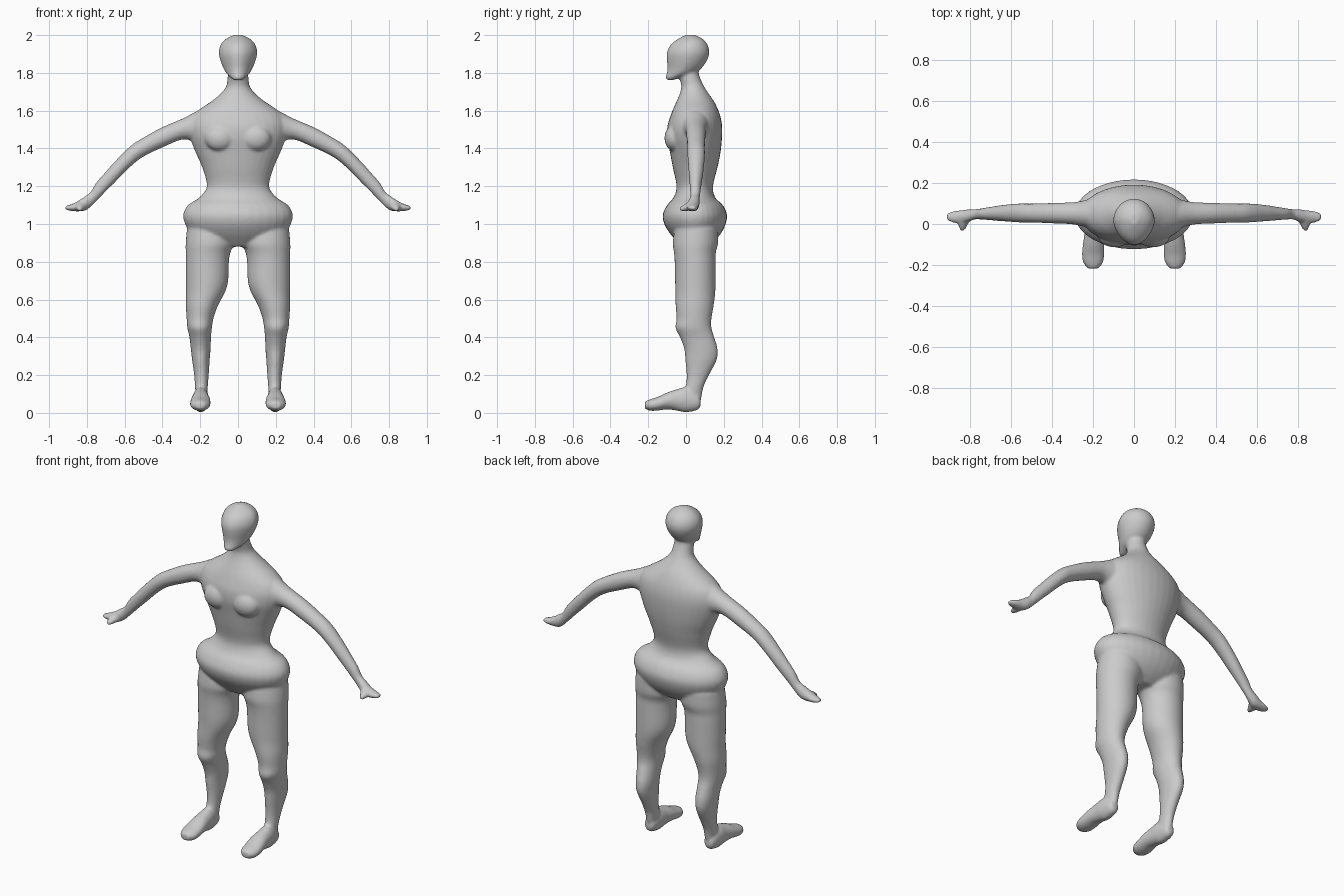
import bpy, bmesh, math
from mathutils import Vector

skin = bpy.data.materials.new("plain grey")
skin.diffuse_color = (0.6, 0.6, 0.6, 1)
bm = bmesh.new()


def smooth_rows(rows, steps=4):
    """Catmull-Rom refinement of a list of section rows."""
    r = [Vector(p) for p in rows]
    out = []
    for i in range(len(r) - 1):
        a, b, c, d = r[max(i - 1, 0)], r[i], r[i + 1], r[min(i + 2, len(r) - 1)]
        for k in range(steps):
            t = k / steps
            out.append(0.5 * (2 * b + (c - a) * t + (2 * a - 5 * b + 4 * c - d) * t * t
                              + (3 * b - a - 3 * c + d) * t ** 3))
    return out + [r[-1]]


def loft(axis, rows, mirror=False, egg=0.0, n=32):
    """Elliptical sections along an axis; row = position, min/max of the two other axes."""
    u, v = [k for k in range(3) if k != axis]
    for side in ((1, -1) if mirror else (1,)):
        rings = []
        for p, u0, u1, v0, v1 in smooth_rows(rows):
            ring = []
            for i in range(n):
                a = math.tau * i / n
                c, s = math.cos(a), math.sin(a)
                co = [0, 0, 0]
                co[axis] = p
                co[u] = (u0 + u1) / 2 + (u1 - u0) / 2 * c * (1 - egg * max(0, -s))
                co[v] = (v0 + v1) / 2 + (v1 - v0) / 2 * s
                co[0] *= side
                ring.append(bm.verts.new(co))
            rings.append(ring)
        faces = [bm.faces.new(rings[0]), bm.faces.new(rings[-1][::-1])]
        for a, b in zip(rings, rings[1:]):
            for i in range(n):
                j = (i + 1) % n
                faces.append(bm.faces.new((a[i], b[i], b[j], a[j])))
        bmesh.ops.recalc_face_normals(bm, faces=faces)


# Torso and neck: height, half width, front, back
torso = [(0.88, .12, -.02, .11), (0.91, .19, -.05, .15), (0.95, .245, -.085, .185),
         (1.0, .28, -.115, .21), (1.05, .29, -.123, .217), (1.1, .265, -.1, .195),
         (1.14, .205, -.066, .155), (1.2, .165, -.05, .143), (1.3, .19, -.07, .167),
         (1.38, .225, -.085, .183), (1.46, .255, -.1, .191), (1.52, .262, -.098, .191),
         (1.57, .245, -.083, .182), (1.61, .2, -.068, .168), (1.65, .14, -.05, .148),
         (1.69, .092, -.033, .12), (1.73, .062, -.025, .095), (1.78, .055, -.035, .073),
         (1.83, .05, -.03, .06)]
loft(2, [(z, -w, w, f, b) for z, w, f, b in torso])

# Head, narrowing towards the chin
head = [(1.762, .025, -.105, -.07), (1.78, .045, -.108, -.01), (1.8, .064, -.101, .05),
        (1.83, .08, -.098, .087), (1.87, .095, -.102, .113), (1.91, .102, -.101, .124),
        (1.95, .092, -.08, .114), (1.98, .064, -.042, .088), (2.002, .02, .0, .045)]
loft(2, [(z, -w, w, f, b) for z, w, f, b in head], egg=.2)

# Chest
for x in (-.095, .095):
    ball = bmesh.ops.create_uvsphere(bm, u_segments=24, v_segments=16, radius=1)["verts"]
    for vert in ball:
        vert.co = Vector((x, -.06, 1.455)) + vert.co * Vector((.08, .054, .07))

# Legs: height, inner, outer, front, back
loft(2, [(.98, .02, .27, -.06, .17), (.9, .02, .277, -.07, .17), (.85, .04, .277, -.064, .158),
         (.8, .048, .277, -.06, .157), (.7, .052, .276, -.058, .157), (.64, .068, .275, -.056, .155),
         (.57, .105, .276, -.055, .147), (.5, .13, .272, -.05, .135), (.45, .138, .268, -.056, .135),
         (.4, .143, .257, -.032, .15), (.34, .145, .25, -.01, .167), (.28, .15, .243, -.004, .163),
         (.2, .155, .232, .003, .122), (.14, .16, .228, -.003, .094), (.09, .162, .225, -.03, .084),
         (.04, .165, .228, -.03, .07)], mirror=True)

# Feet: length position, inner, outer, bottom, top
loft(1, [(.078, .18, .215, .035, .075), (.06, .165, .23, .015, .1), (.0, .155, .24, .003, .135),
         (-.05, .152, .243, .012, .125), (-.1, .146, .25, .018, .108), (-.15, .145, .255, .012, .085),
         (-.19, .152, .248, .011, .072), (-.218, .175, .225, .022, .06)], mirror=True)

# Arms and hands: sideways position, front, back, bottom, top
loft(0, [(.12, -.03, .14, 1.45, 1.62), (.2, -.025, .125, 1.43, 1.605), (.29, -.003, .107, 1.448, 1.56),
         (.4, .003, .103, 1.405, 1.513), (.5, .007, .1, 1.357, 1.458), (.57, .008, .1, 1.303, 1.412),
         (.65, .014, .092, 1.222, 1.333), (.7, .018, .084, 1.172, 1.277), (.75, .022, .076, 1.12, 1.22),
         (.78, .022, .072, 1.09, 1.17), (.81, .01, .072, 1.07, 1.147), (.85, .004, .066, 1.066, 1.12),
         (.89, .008, .062, 1.07, 1.102), (.915, .02, .05, 1.077, 1.095)], mirror=True)

# Thumbs
loft(1, [(.04, .79, .86, 1.075, 1.13), (.0, .81, .86, 1.068, 1.11), (-.032, .828, .85, 1.068, 1.09)],
     mirror=True)

# Fuse the parts into one smooth skin
mesh = bpy.data.meshes.new("body")
bm.to_mesh(mesh)
bm.free()
body = bpy.data.objects.new("body", mesh)
bpy.context.collection.objects.link(body)
bpy.context.view_layer.objects.active = body
body.select_set(True)
fuse = body.modifiers.new("fuse", 'REMESH')
fuse.mode = 'VOXEL'
fuse.voxel_size = 0.008
relax = body.modifiers.new("relax", 'SMOOTH')
relax.factor = 0.5
relax.iterations = 6
for name in ("fuse", "relax"):
    bpy.ops.object.modifier_apply(modifier=name)
body.data.materials.clear()
body.data.materials.append(skin)
bpy.ops.object.shade_smooth()
